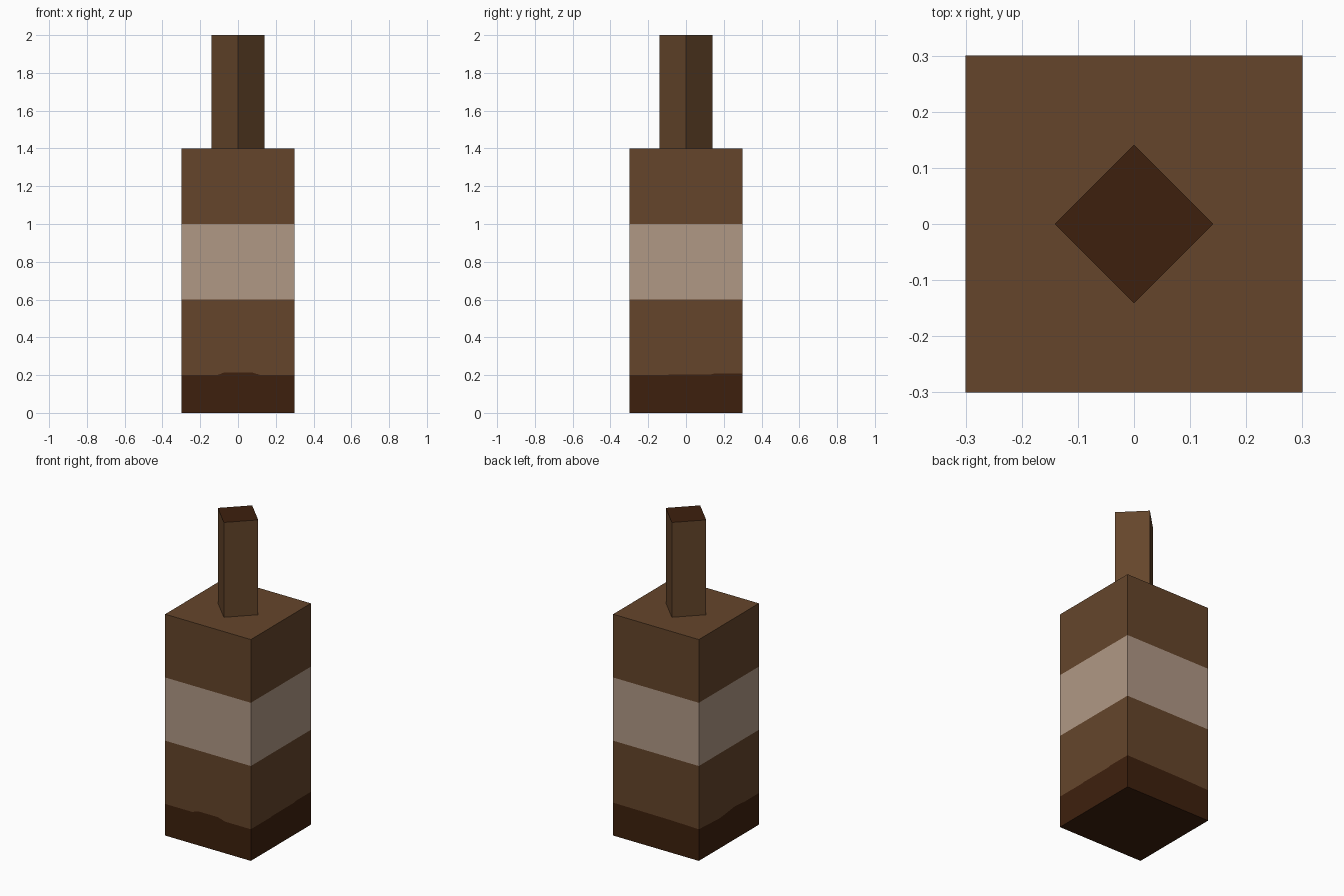
import bpy, bmesh, math

if "Cube" in bpy.data.objects:
    bpy.data.objects.remove(bpy.data.objects["Cube"])


def make_material(name, rgb):
    m = bpy.data.materials.new(name)
    m.diffuse_color = (*rgb, 1)
    m.use_nodes = True
    m.node_tree.nodes["Principled BSDF"].inputs["Base Color"].default_value = m.diffuse_color
    return m


brown = make_material("brown", (0.130, 0.060, 0.024))
dark = make_material("dark brown", (0.048, 0.0144, 0.004))
tan = make_material("tan", (0.434, 0.314, 0.235))


def finish(bm, name, materials):
    bmesh.ops.recalc_face_normals(bm, faces=bm.faces)
    mesh = bpy.data.meshes.new(name)
    bm.to_mesh(mesh)
    bm.free()
    for m in materials:
        mesh.materials.append(m)
    obj = bpy.data.objects.new(name, mesh)
    bpy.context.collection.objects.link(obj)
    return obj


def stack(name, outline, levels, band_slots, top_slot, materials):
    """Prism of stacked colour bands; a level is a height or a list of heights."""
    bm = bmesh.new()
    n = len(outline)
    rings = []
    for level in levels:
        heights = level if isinstance(level, list) else [level] * n
        rings.append([bm.verts.new((x, y, z)) for (x, y), z in zip(outline, heights)])
    for lower, upper, slot in zip(rings, rings[1:], band_slots):
        for i in range(n):
            j = (i + 1) % n
            bm.faces.new((lower[i], lower[j], upper[j], upper[i])).material_index = slot
    bm.faces.new(rings[0][::-1]).material_index = band_slots[0]
    bm.faces.new(rings[-1]).material_index = top_slot
    return finish(bm, name, materials)


# Body: square block, dark foot with a slightly wavy upper edge, tan band
H = 0.3
# (distance along the side, height of the foot edge), one list per side
sides = [
    [(-0.3, 0.2), (-0.11, 0.2), (-0.07, 0.215), (0.07, 0.215), (0.12, 0.2)],
    [(-0.3, 0.2), (-0.1, 0.2), (-0.09, 0.203), (0.13, 0.203), (0.15, 0.208)],
    [(-0.3, 0.208), (0.1, 0.205)],
    [(-0.3, 0.2), (-0.1, 0.19), (-0.04, 0.195), (0.06, 0.208), (0.16, 0.2)],
]
outline, wave = [], []
for k, side in enumerate(sides):
    c, s = round(math.cos(k * math.pi / 2)), round(math.sin(k * math.pi / 2))
    for t, z in side:
        outline.append((c * t + s * H, s * t - c * H))
        wave.append(z)
stack("body", outline, [0, wave, 0.6, 1.0, 1.4], [1, 0, 2, 0], 0, [brown, dark, tan])

# Handle: square post turned 45 degrees with a dark end
R = 0.1 * math.sqrt(2)
diamond = [(R, 0), (0, R), (-R, 0), (0, -R)]
stack("handle", diamond, [1.4, 2.0], [0], 1, [brown, dark])
